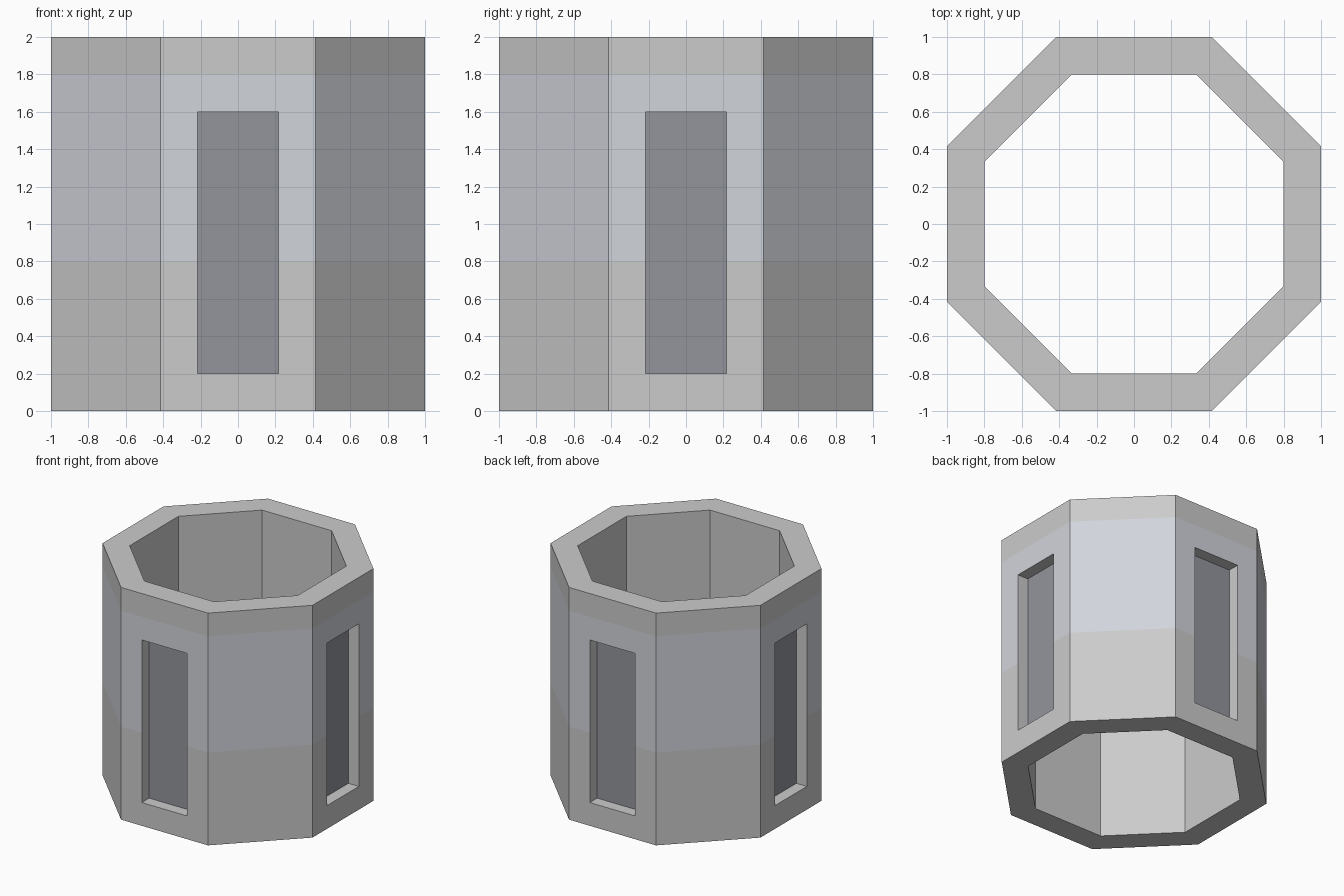
import bpy, bmesh
from math import cos, sin, pi
from mathutils import Vector

if "Cube" in bpy.data.objects:
    bpy.data.objects.remove(bpy.data.objects["Cube"])

SIDES = 8
OUTER, INNER, HEIGHT = 1.0, 0.8, 2.0        # flat-to-centre distances
WIN_HALF, WIN_LOW, WIN_HIGH, WIN_DEPTH = 0.2165, 0.2, 1.6, 0.1
BAND = (0.8, 1.8)


def material(name, rgb):
    mat = bpy.data.materials.new(name)
    mat.diffuse_color = (*rgb, 1)
    mat.use_nodes = True
    mat.node_tree.nodes["Principled BSDF"].inputs["Base Color"].default_value = mat.diffuse_color
    return mat


bm = bmesh.new()

# Octagonal tube: one rectangular wall section swept around the sides
section = [(OUTER, 0), (OUTER, HEIGHT), (INNER, HEIGHT), (INNER, 0)]
rings = []
for i in range(SIDES):
    a = (i + 0.5) * 2 * pi / SIDES
    rings.append([bm.verts.new((r / cos(pi / SIDES) * cos(a), r / cos(pi / SIDES) * sin(a), z))
                  for r, z in section])
for i in range(SIDES):
    p, q = rings[i - 1], rings[i]
    for j in range(4):
        k = (j + 1) % 4
        bm.faces.new((p[j], q[j], q[k], p[k]))
bmesh.ops.recalc_face_normals(bm, faces=bm.faces)
bm.normal_update()

# Recessed windows on the four axis-facing outer sides
windows = [f for f in bm.faces
           if max(abs(f.normal.x), abs(f.normal.y)) > 0.99
           and f.calc_center_median().dot(f.normal) > 0.99]
bmesh.ops.inset_individual(bm, faces=windows, thickness=0.1, depth=0)
for f in windows:
    n = f.normal.copy()
    side = Vector((-n.y, n.x, 0))
    for v in f.verts:
        s = WIN_HALF if v.co.dot(side) > 0 else -WIN_HALF
        v.co = n * OUTER + side * s + Vector((0, 0, WIN_LOW if v.co.z < 1 else WIN_HIGH))
bmesh.ops.inset_individual(bm, faces=windows, thickness=0, depth=-WIN_DEPTH)

# Cut lines for the tinted band
for z in BAND:
    bmesh.ops.bisect_plane(bm, geom=bm.verts[:] + bm.edges[:] + bm.faces[:],
                           plane_co=(0, 0, z), plane_no=(0, 0, 1))
bm.normal_update()

# Colours: grey wall, bluish outer band, dark window panels
for f in bm.faces:
    c = f.calc_center_median()
    reach = c.dot(f.normal)
    if abs(f.normal.z) < 0.1:
        if reach > 0.99 and BAND[0] < c.z < BAND[1]:
            f.material_index = 1
        elif abs(reach - (OUTER - WIN_DEPTH)) < 0.01:
            f.material_index = 2

mesh = bpy.data.meshes.new("octagonal_wall")
bm.to_mesh(mesh)
bm.free()
mesh.materials.append(material("wall_grey", (0.8, 0.8, 0.8)))
mesh.materials.append(material("band_blue_grey", (0.64, 0.66, 0.71)))
mesh.materials.append(material("window_dark", (0.29, 0.30, 0.33)))
bpy.context.collection.objects.link(bpy.data.objects.new("octagonal_wall", mesh))
